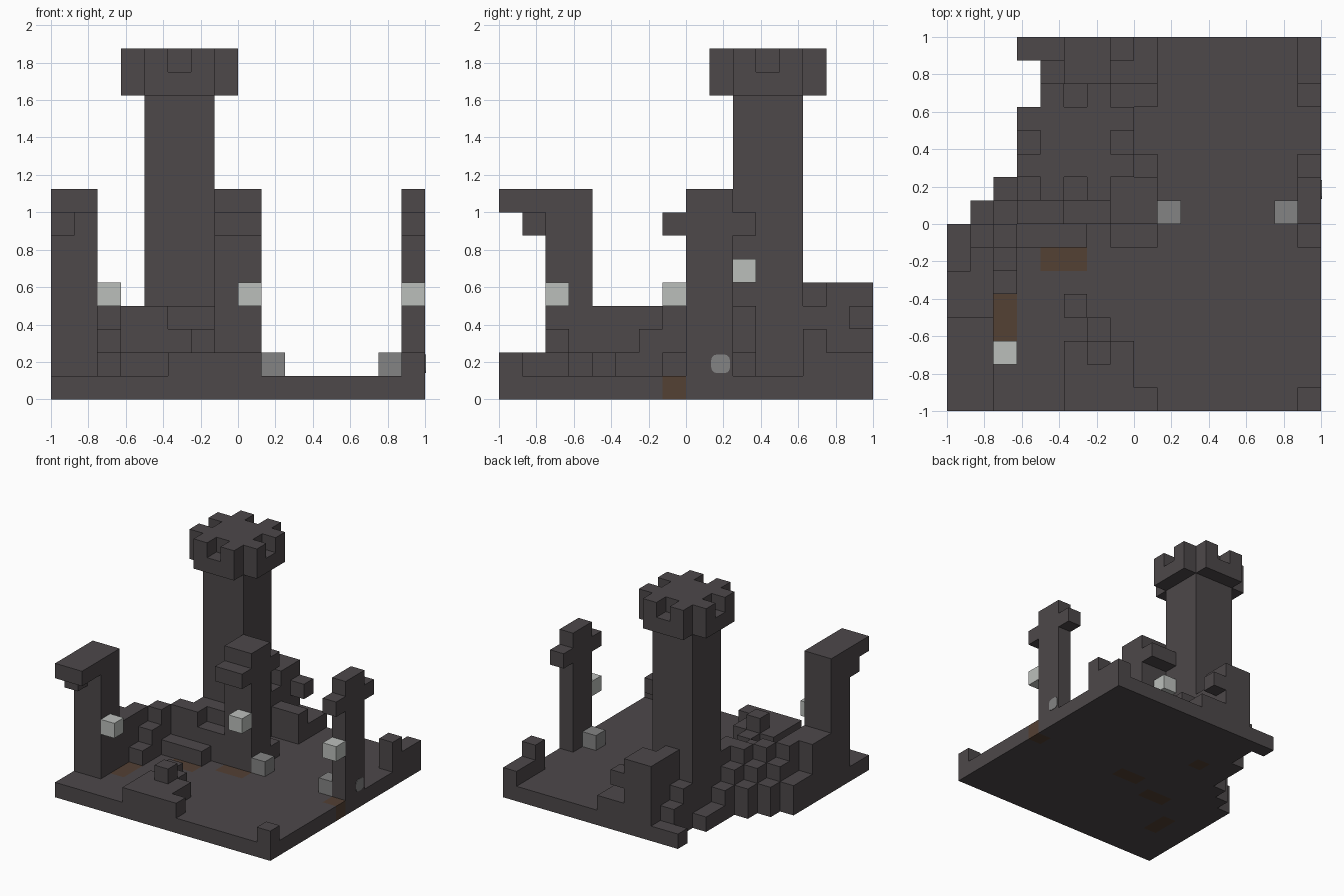
import bpy
import bmesh
from mathutils import Vector

UNIT = 0.125          # edge length of one block
HALF = 8              # blocks from the centre to the edge

old = bpy.data.objects.get("Cube")
if old:
    bpy.data.objects.remove(old, do_unlink=True)


def make_material(name, rgb):
    mat = bpy.data.materials.new(name)
    mat.use_nodes = True
    colour = (*rgb, 1.0)
    mat.diffuse_color = colour
    mat.node_tree.nodes["Principled BSDF"].inputs["Base Color"].default_value = colour
    return mat


STONE = make_material("dark stone", (0.074, 0.065, 0.068))
EMBER = make_material("brown ember", (0.088, 0.052, 0.034))
LAMP = make_material("pale lamp", (0.50, 0.52, 0.50))
DULL = make_material("dull grey", (0.23, 0.23, 0.23))


def box(x, y, z, w=1, d=1, h=1):
    """Set of block cells filling a cuboid."""
    return {(x + i, y + j, z + k)
            for i in range(w) for j in range(d) for k in range(h)}


def pile(x, y, top, w=1, d=1):
    """Column standing on the floor, reaching up to the given level."""
    return box(x, y, 1, w, d, top - 1)


def build(name, cells, materials, rule=None):
    """Make the outer skin of a set of cells, merging flat areas."""
    bm = bmesh.new()
    for cell in sorted(cells):
        for axis in range(3):
            for side in (0, 1):
                near = list(cell)
                near[axis] += 2 * side - 1
                if tuple(near) in cells:
                    continue
                u, v = (axis + 1) % 3, (axis + 2) % 3
                corners = []
                for a, b in ((0, 0), (1, 0), (1, 1), (0, 1)):
                    p = Vector(cell)
                    p[axis] += side
                    p[u] += a
                    p[v] += b
                    corners.append(bm.verts.new((p - Vector((HALF, HALF, 0))) * UNIT))
                if not side:
                    corners.reverse()
                face = bm.faces.new(corners)
                face.material_index = rule(cell) if rule else 0
    bmesh.ops.remove_doubles(bm, verts=bm.verts[:], dist=0.001)
    bmesh.ops.dissolve_limit(bm, angle_limit=0.01, verts=bm.verts[:],
                             edges=bm.edges[:], delimit={'MATERIAL'})
    mesh = bpy.data.meshes.new(name)
    bm.to_mesh(mesh)
    bm.free()
    for mat in materials:
        mesh.materials.append(mat)
    obj = bpy.data.objects.new(name, mesh)
    bpy.context.collection.objects.link(obj)
    return obj


# Floor with a broken western edge and embers set into it
floor = box(0, 0, 0, 16, 16)
for y, start in ((8, 1), (9, 2), (10, 3), (11, 3), (12, 3), (13, 4), (14, 4), (15, 3)):
    floor -= box(0, y, 0, start)
embers = (box(2, 3, 0, d=2) | box(4, 6, 0, w=2) | box(7, 7, 0, w=2)
          | box(15, 7, 0) | box(5, 11, 0))
build("floor", floor, [STONE, EMBER], lambda c: int(c in embers))

# Tall tower with an overhanging notched crown
build("tower_shaft", box(4, 10, 1, 3, 3, 12), [STONE])
crown = box(3, 9, 13, 5, 5, 2)
for x in (3, 7):
    for y in (9, 13):
        crown -= box(x, y, 13, h=2)
for x, y in ((5, 9), (5, 13), (3, 11), (7, 11)):
    crown -= box(x, y, 14)
build("tower_crown", crown, [STONE])

# Ruined pillars with stubs of broken arches
build("west_pillar",
      box(0, 2, 1, 2, 2, 8) | box(0, 0, 8, 2, 2) | box(0, 1, 7), [STONE])
build("east_pillar",
      box(15, 8, 1, 1, 2, 8) | box(15, 7, 7) | box(15, 10, 7), [STONE])
build("middle_pillar",
      box(7, 8, 1, 2, 2, 8) | box(7, 7, 7, 2) | box(7, 10, 7, 2)
      | pile(8, 10, 2) | pile(7, 10, 4), [STONE])

# Crumbled curved wall between the west pillar and the tower
wall = pile(0, 4, 4, 2, 2) | pile(2, 5, 2)
wall |= pile(0, 6, 2, d=2) | pile(1, 6, 4) | pile(2, 6, 3)
wall |= pile(1, 7, 3) | pile(2, 7, 4) | pile(3, 7, 2, w=3)
wall |= pile(1, 8, 2) | pile(2, 8, 3) | pile(3, 8, 4, w=2) | pile(5, 8, 3, w=2)
wall |= pile(2, 9, 2) | pile(3, 9, 3) | pile(4, 9, 4, w=3) | pile(3, 10, 2)
build("curved_wall", wall, [STONE])

# Broken back wall
back = pile(5, 14, 5, 2, 2) | pile(7, 14, 2, 2, 2) | box(7, 15, 3)
back |= pile(5, 13, 5) | pile(6, 13, 4) | pile(7, 13, 3, w=2)
back |= pile(4, 13, 3) | pile(4, 14, 2)
build("back_wall", back, [STONE])

# Low remains at the corners and the front
build("back_corner_wall", pile(15, 13, 3) | pile(15, 14, 2, d=2), [STONE])
build("front_corner_block", pile(15, 0, 2), [STONE])
build("front_rubble",
      pile(5, 0, 2, 3, 3) | pile(8, 0, 2) | pile(6, 2, 3)
      | pile(6, 3, 2) | pile(5, 4, 2), [STONE])

# Lamps on the pillars and dull blocks on the floor
for name, cell in (("west_lamp", (2, 2, 4)), ("middle_lamp", (8, 7, 4)),
                   ("east_lamp", (15, 7, 4)), ("tower_lamp", (7, 10, 5))):
    build(name, box(*cell), [LAMP])
for name, x in (("middle_grey_block", 9), ("east_grey_block", 14)):
    build(name, box(x, 8, 1), [DULL])

# Rounded stud on the outer face of the east pillar
bpy.ops.mesh.primitive_cube_add(size=1, location=(1.0, 0.185, 0.19))
stud = bpy.context.object
stud.name = "round_stud"
stud.scale = (0.008, 0.1, 0.1)
bpy.ops.object.transform_apply(location=False, rotation=False, scale=True)
bm = bmesh.new()
bm.from_mesh(stud.data)
rim = [e for e in bm.edges if abs(e.verts[0].co.x - e.verts[1].co.x) > 0.004]
bmesh.ops.bevel(bm, geom=rim, offset=0.03, segments=3, profile=0.5, affect='EDGES')
bm.to_mesh(stud.data)
bm.free()
stud.data.materials.append(DULL)
